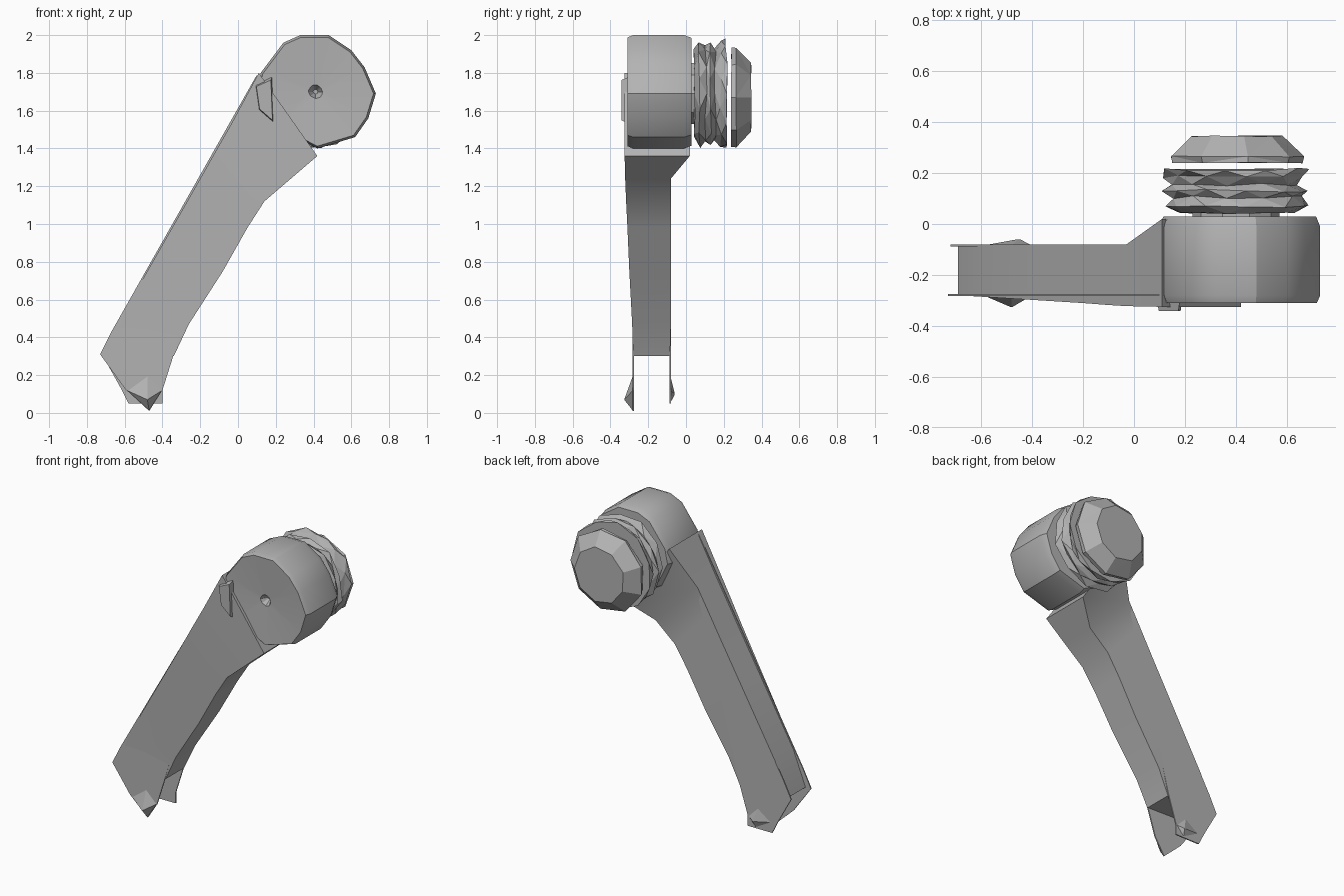
import bpy, bmesh, math, random
from mathutils import Vector

random.seed(4)
if "Cube" in bpy.data.objects:
    bpy.data.objects.remove(bpy.data.objects["Cube"])

grey = bpy.data.materials.new("plain grey")
grey.use_nodes = True
grey.diffuse_color = (0.45, 0.45, 0.45, 1)
grey.node_tree.nodes["Principled BSDF"].inputs["Base Color"].default_value = grey.diffuse_color


def loft(name, sections, smooth=30):
    """Bridge equal-length closed sections and cap both ends."""
    bm = bmesh.new()
    rings = [[bm.verts.new(p) for p in s] for s in sections]
    n = len(rings[0])
    for a, b in zip(rings, rings[1:]):
        for i in range(n):
            j = (i + 1) % n
            bm.faces.new((a[i], a[j], b[j], b[i]))
    bm.faces.new(rings[0])
    bm.faces.new(rings[-1])
    bmesh.ops.triangulate(bm, faces=[f for f in bm.faces if len(f.verts) == 4])
    bmesh.ops.recalc_face_normals(bm, faces=bm.faces)
    mesh = bpy.data.meshes.new(name)
    bm.to_mesh(mesh)
    bm.free()
    mesh.materials.append(grey)
    obj = bpy.data.objects.new(name, mesh)
    bpy.context.collection.objects.link(obj)
    if smooth:
        bpy.ops.object.select_all(action="DESELECT")
        obj.select_set(True)
        bpy.context.view_layer.objects.active = obj
        bpy.ops.object.shade_smooth_by_angle(angle=math.radians(smooth))
    return obj


def scaled(outline, centre, factor, y):
    return [(centre[0] + (x - centre[0]) * factor, y,
             centre[1] + (z - centre[1]) * factor) for x, z in outline]


def plate(name, outline, y, thick=0.008):
    return loft(name, [[(x, yy, z) for x, z in outline] for yy in (y, y + thick)], 0)


def turned(name, centre, profile, sides, jitter=0.0, twist=0.0):
    """Faceted turned part around the y axis, from (y, radius) pairs."""
    sections = []
    for k, (y, r) in enumerate(profile):
        ring = []
        for i in range(sides):
            a = 2 * math.pi * (i + twist * (k % 2)) / sides
            rr = r + random.uniform(-jitter, jitter)
            ring.append((centre[0] + rr * math.cos(a),
                         y + random.uniform(-jitter, jitter) * 0.5,
                         centre[1] + rr * math.sin(a)))
        sections.append(ring)
    return loft(name, sections, 0)


# Arm body: left edge, right edge, front and back depth at each station
stations = [
    ((-0.69, 0.31), (-0.34, 0.30), -0.28, -0.085),
    ((-0.60, 0.54), (-0.26, 0.47), -0.285, -0.08),
    ((-0.36, 0.96), (-0.08, 0.75), -0.30, -0.08),
    ((-0.20, 1.24), (0.05, 0.98), -0.31, -0.08),
    ((-0.11, 1.40), (0.14, 1.12), -0.317, -0.08),
    ((-0.03, 1.54), (0.28, 1.24), -0.322, -0.08),
    ((0.11, 1.80), (0.42, 1.36), -0.325, 0.02),
]
loft("arm", [[(l[0], f, l[1]), (r[0], f, r[1]), (r[0], b, r[1]), (l[0], b, l[1])]
             for l, r, f, b in stations])

# Round head with a shallow dish and a central notch
outline = [(0.12, 1.80), (0.24, 1.96), (0.33, 2.0), (0.48, 2.0), (0.60, 1.92),
           (0.67, 1.83), (0.73, 1.69), (0.69, 1.56), (0.62, 1.46), (0.42, 1.40),
           (0.19, 1.52), (0.10, 1.70)]
hub = (0.41, 1.70)
loft("head", [scaled(outline, hub, f, y) for f, y in (
    (0.04, -0.25), (0.12, -0.295), (0.96, -0.31), (1.0, -0.28), (1.0, -0.01), (0.95, 0.03))])

# Raised lip where the arm meets the head
lip = [(0.09, 1.74), (0.18, 1.78), (0.19, 1.53), (0.11, 1.60)]
loft("head_lip", [scaled(lip, (0.14, 1.66), f, y) for f, y in ((0.85, -0.342), (1.0, -0.30))], 0)

# Fork plates with long overhanging edges
plate("front_fork", [(-0.73, 0.31), (-0.67, 0.43), (0.1, 1.79), (0.09, 1.74), (-0.34, 0.31),
                     (-0.40, 0.12), (-0.47, 0.01), (-0.60, 0.13)], -0.283)
plate("back_fork", [(-0.72, 0.31), (-0.66, 0.43), (-0.05, 1.50), (-0.04, 1.46), (-0.34, 0.31),
                    (-0.40, 0.12), (-0.40, 0.05), (-0.58, 0.05), (-0.62, 0.13)], -0.088)

# Pointed bosses on the outside of both fork plates
for name, tip, low, base_y, tip_y in (
        ("front_boss", (-0.48, 0.07), (-0.47, 0.01), -0.28, -0.325),
        ("back_boss", (-0.45, 0.10), (-0.46, 0.05), -0.084, -0.06)):
    base = [(-0.59, 0.12), (-0.48, 0.20), (-0.40, 0.12), low]
    loft(name, [scaled(base, tip, f, y) for f, y in ((1.0, base_y), (0.05, tip_y))], 0)

# Short hub, crumpled bearing rings and the separate end cap
turned("bearing_hub", (0.40, 1.69), [(0.02, 0.17), (0.06, 0.17)], 10)
turned("bearing_rings", (0.40, 1.69),
       [(0.045, 0.23), (0.07, 0.285), (0.105, 0.26), (0.13, 0.285), (0.155, 0.25),
        (0.185, 0.275), (0.215, 0.285)], 11, 0.012, 0.5)
turned("end_cap", (0.40, 1.67),
       [(0.24, 0.265), (0.265, 0.27), (0.345, 0.185)], 9, 0.004)
